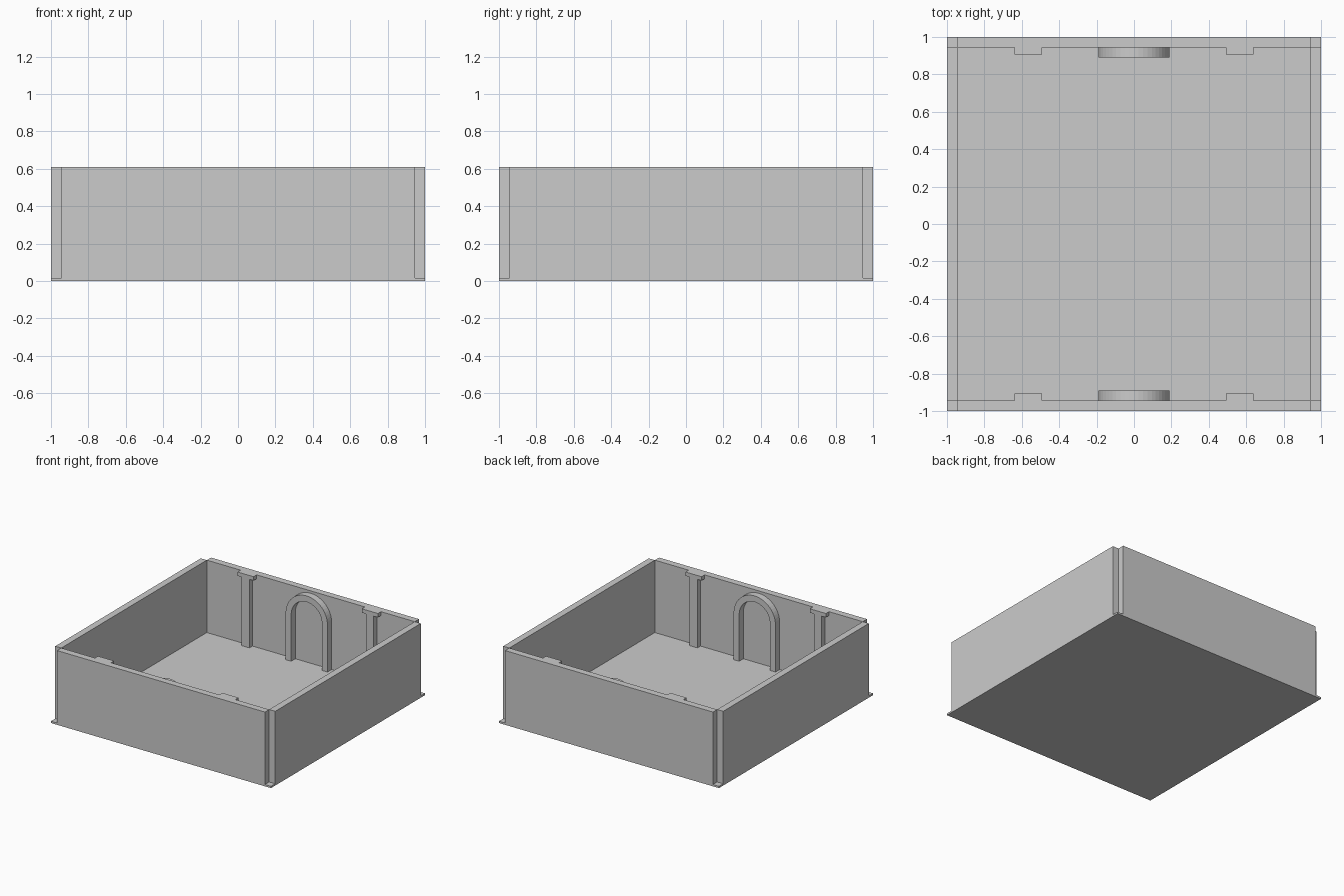
import bpy, bmesh, math

if "Cube" in bpy.data.objects:
    bpy.data.objects.remove(bpy.data.objects["Cube"])

FLOOR, TOP, T = 0.015, 0.61, 0.055   # floor thickness, rim height, wall thickness
IN = 1 - T                           # inner wall face


def finish(name, bm):
    bmesh.ops.recalc_face_normals(bm, faces=bm.faces[:])
    me = bpy.data.meshes.new(name)
    bm.to_mesh(me)
    bm.free()
    ob = bpy.data.objects.new(name, me)
    bpy.context.collection.objects.link(ob)
    return ob


def prism(name, outline, y0, y1):
    """Extrude an x-z outline from y0 to y1."""
    bm = bmesh.new()
    face = bm.faces.new([bm.verts.new((x, y0, z)) for x, z in outline])
    new = bmesh.ops.extrude_face_region(bm, geom=[face])["geom"]
    verts = [g for g in new if isinstance(g, bmesh.types.BMVert)]
    bmesh.ops.translate(bm, vec=(0, y1 - y0, 0), verts=verts)
    return finish(name, bm)


def rect(x0, x1, z0, z1):
    return [(x0, z0), (x1, z0), (x1, z1), (x0, z1)]


def arc(r, cz, n=24):
    return [(r * math.cos(math.pi * i / n), cz + r * math.sin(math.pi * i / n))
            for i in range(n + 1)]


# Floor plate
prism("floor", rect(-1, 1, 0, FLOOR), -1, 1)

# T-shaped rib: narrow post with a wider cap at the rim
cx, post, cap, cap_z = 0.565, 0.035, 0.073, 0.578
rib = [(cx - post, FLOOR), (cx + post, FLOOR), (cx + post, cap_z), (cx + cap, cap_z),
       (cx + cap, TOP), (cx - cap, TOP), (cx - cap, cap_z), (cx - post, cap_z)]

# Raised arch band: straight legs and a round head
R, r, cz = 0.19, 0.14, 0.40
arch = ([(R, FLOOR)] + arc(R, cz) + [(-R, FLOOR), (-r, FLOOR)]
        + arc(r, cz)[::-1] + [(r, FLOOR)])

for side, s in (("front", -1), ("back", 1)):
    prism(side + "_wall", rect(-IN, IN, FLOOR, TOP), s * IN, s)
    prism(side + "_arch", arch, s * (IN - 0.055), s * IN)
    for hand, m in (("left", -1), ("right", 1)):
        prism(f"{side}_{hand}_rib", [(m * x, z) for x, z in rib], s * (IN - 0.04), s * IN)

# Plain side walls, leaving the corners notched
for hand, s in (("left", -1), ("right", 1)):
    prism(hand + "_wall", rect(s * IN, s, FLOOR, TOP), -IN, IN)
